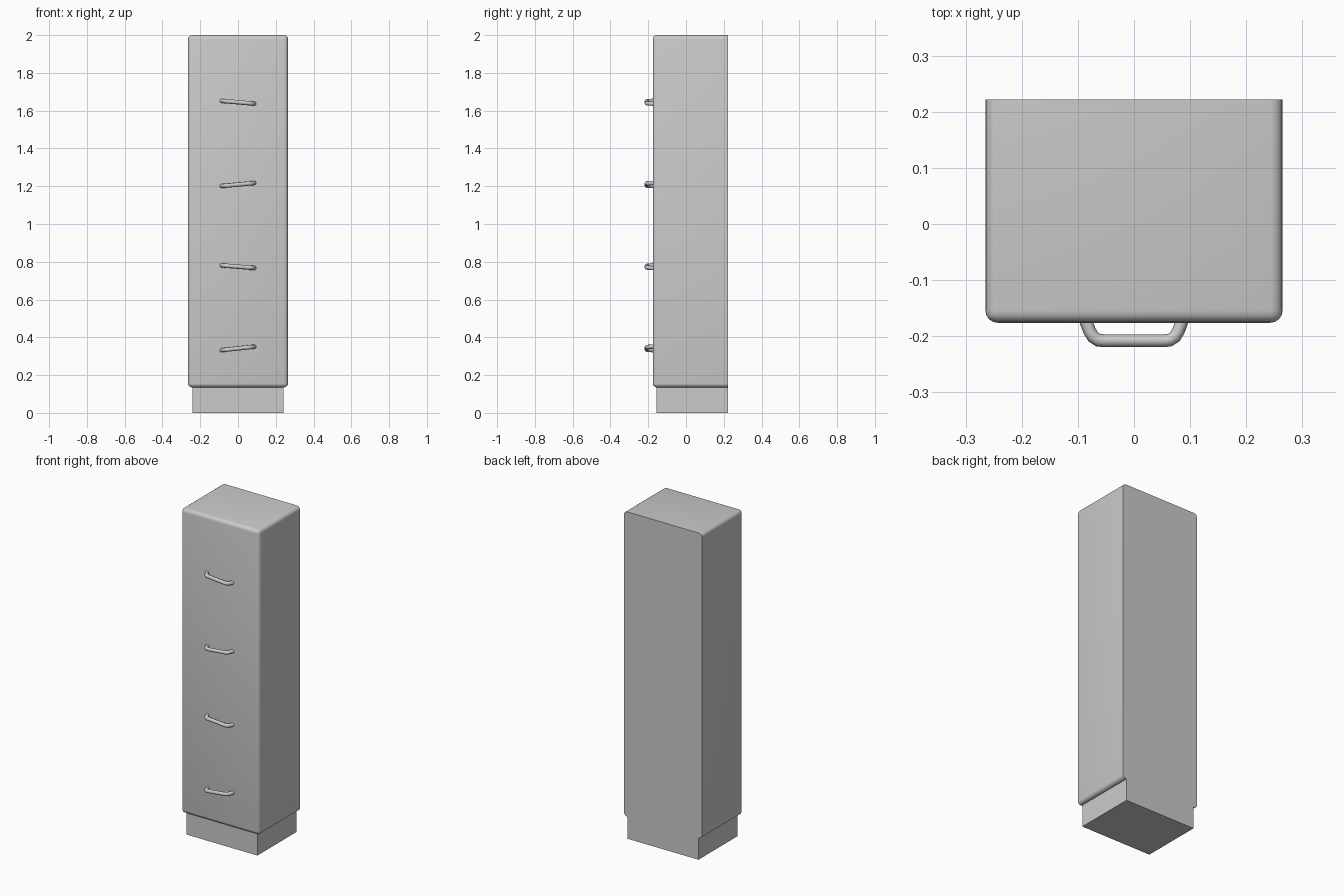
import bpy
import bmesh
from math import radians
from mathutils import Vector

cube = bpy.data.objects.get("Cube")
if cube:
    bpy.data.objects.remove(cube, do_unlink=True)


def material(name, color):
    mat = bpy.data.materials.new(name)
    mat.use_nodes = True
    mat.diffuse_color = color
    mat.node_tree.nodes["Principled BSDF"].inputs["Base Color"].default_value = color
    return mat


grey = material("light grey", (0.6, 0.6, 0.6, 1))
BACK, FRONT = 0.222, -0.176


def finish(obj, angle=40):
    obj.data.materials.append(grey)
    bpy.ops.object.select_all(action='DESELECT')
    obj.select_set(True)
    bpy.context.view_layer.objects.active = obj
    bpy.ops.object.shade_smooth_by_angle(angle=radians(angle))


def box(name, low, high, bevel=0):
    """Box between two corners; rounds every edge except those of the back face."""
    low, high = Vector(low), Vector(high)
    bm = bmesh.new()
    bmesh.ops.create_cube(bm, size=1)
    for v in bm.verts:
        v.co = Vector(high[i] if v.co[i] > 0 else low[i] for i in range(3))
    if bevel:
        edges = [e for e in bm.edges
                 if not all(v.co.y > high.y - 0.001 for v in e.verts)]
        bmesh.ops.bevel(bm, geom=edges, offset=bevel, segments=4,
                        profile=0.5, affect='EDGES')
    mesh = bpy.data.meshes.new(name)
    bm.to_mesh(mesh)
    bm.free()
    obj = bpy.data.objects.new(name, mesh)
    bpy.context.collection.objects.link(obj)
    finish(obj)


# Cabinet body and recessed base
box("cabinet_body", (-0.265, FRONT, 0.135), (0.265, BACK, 2), 0.022)
box("base_plinth", (-0.24, -0.155, 0), (0.24, BACK, 0.14))

# Half of the handle path, as sideways offset and depth
half_path = [(0.087, -0.17), (0.079, -0.191), (0.073, -0.201),
             (0.064, -0.207), (0.054, -0.208)]


def handle(name, left_z, right_z):
    """Bent tube whose ends sit at slightly different heights."""
    path = [(-x, y) for x, y in half_path] + half_path[::-1]
    curve = bpy.data.curves.new(name, 'CURVE')
    curve.dimensions = '3D'
    curve.bevel_depth = 0.0115
    curve.bevel_resolution = 2
    curve.use_fill_caps = True
    spline = curve.splines.new('POLY')
    spline.points.add(len(path) - 1)
    for point, (x, y) in zip(spline.points, path):
        t = (x + 0.087) / 0.174
        point.co = (x, y, left_z + (right_z - left_z) * t, 1)
    obj = bpy.data.objects.new(name, curve)
    bpy.context.collection.objects.link(obj)
    bpy.ops.object.select_all(action='DESELECT')
    obj.select_set(True)
    bpy.context.view_layer.objects.active = obj
    bpy.ops.object.convert(target='MESH')
    finish(bpy.context.object, 60)


# Drawer handles, alternately tilted
for number, (a, b) in enumerate([(0.332, 0.351), (0.781, 0.767),
                                 (1.201, 1.217), (1.652, 1.637)], 1):
    handle(f"drawer_handle_{number}", a, b)
